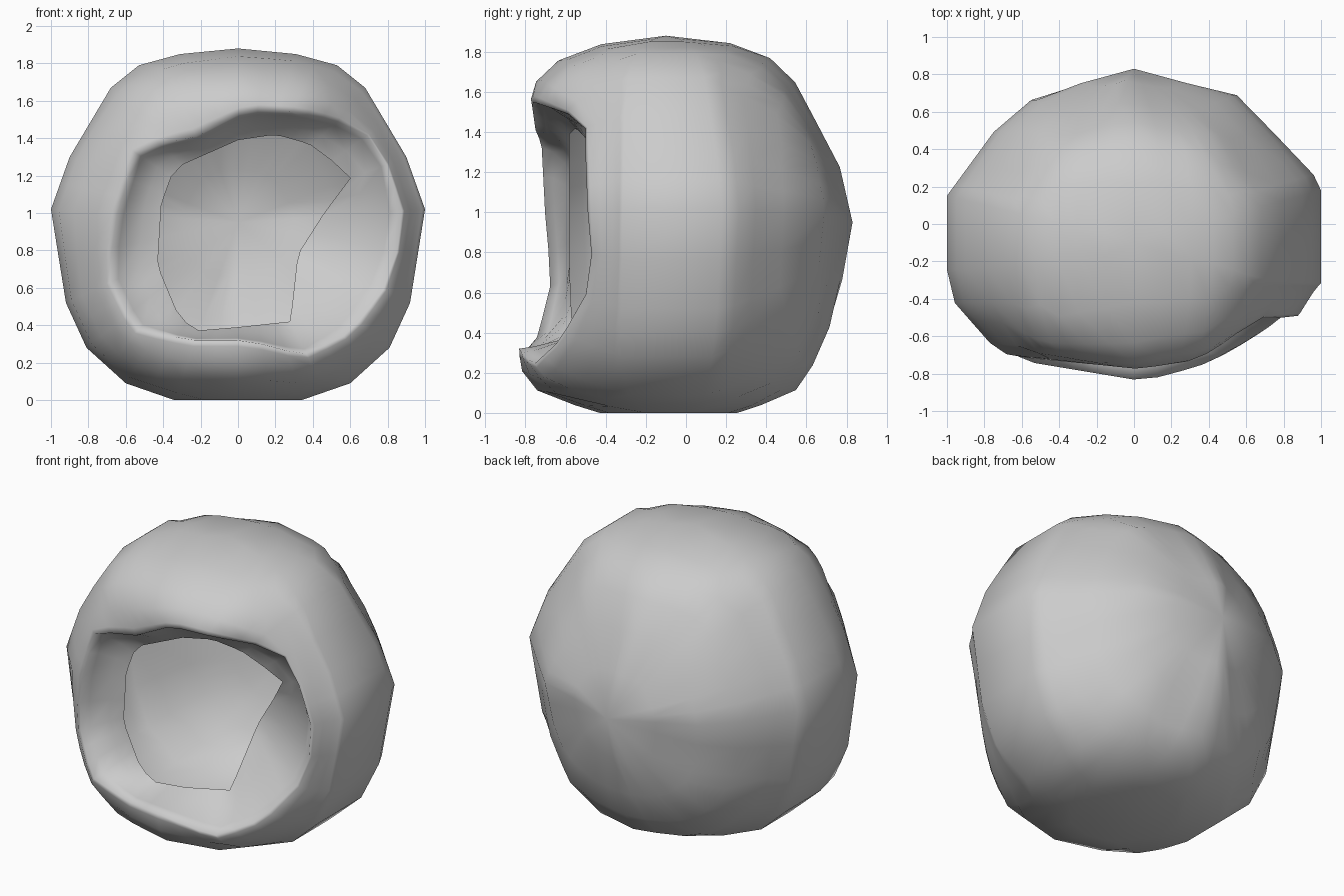
import bpy, bmesh, math
from mathutils import Vector

if "Cube" in bpy.data.objects:
    bpy.data.objects.remove(bpy.data.objects["Cube"])

CENTRE = (0.0, 0.95)

# Front silhouette (half, mirrored), running from top to bottom
half = [(0.31, 1.85), (0.53, 1.79), (0.68, 1.67), (0.90, 1.30), (1.0, 1.02),
        (0.92, 0.52), (0.81, 0.28), (0.60, 0.09), (0.34, 0.0)]
corners = [(0, 1.88)] + half + [(0, 0)] + [(-x, z) for x, z in reversed(half)]
outline = []
for (x0, z0), (x1, z1) in zip(corners, corners[1:] + corners[:1]):
    outline += [(x0, z0), ((x0 + x1) / 2, (z0 + z1) / 2)]

# Body dimensions: half width, back depth and front depth by height; plan curves by x
width = sorted([(z, x) for x, z in half] + [(1.88, 0.02)])
back = [(0, 0.26), (0.09, 0.54), (0.28, 0.67), (0.52, 0.76), (1.02, 0.83), (1.28, 0.75),
        (1.67, 0.54), (1.79, 0.4), (1.85, 0.2), (1.88, -0.1)]
front = [(0, -0.43), (0.09, -0.72), (0.2, -0.81), (0.34, -0.84), (1.0, -0.82),
         (1.58, -0.79), (1.71, -0.7), (1.79, -0.58), (1.85, -0.38), (1.88, -0.1)]
plan_back = [(-1, 0.27), (-0.65, 0.79), (-0.05, 1.0), (0.56, 0.85), (0.97, 0.38), (1, 0.3)]
plan_front = [(-1, 0.2), (-0.97, 0.43), (-0.8, 0.68), (-0.67, 0.82), (0.0, 1.0),
              (0.58, 0.84), (0.8, 0.6), (1, 0.3)]

# Raised rim of the opening and the inner edge of its lip (x, y, z)
rim = [(0.05, -0.77, 1.55), (0.32, -0.73, 1.54), (0.66, -0.50, 1.46), (0.80, -0.5, 1.25),
       (0.88, -0.49, 1.0), (0.83, -0.46, 0.66), (0.60, -0.63, 0.36), (0.35, -0.76, 0.24),
       (0.05, -0.84, 0.32), (-0.25, -0.79, 0.32), (-0.55, -0.74, 0.38), (-0.69, -0.67, 0.66),
       (-0.66, -0.70, 0.95), (-0.54, -0.72, 1.34), (-0.22, -0.75, 1.41)]
lip = [(0.0, -0.58, 1.39), (0.20, -0.55, 1.42), (0.38, -0.5, 1.37), (0.61, -0.4, 1.2),
       (0.46, -0.28, 1.0), (0.32, -0.25, 0.78), (0.28, -0.48, 0.42), (0.0, -0.55, 0.39),
       (-0.24, -0.56, 0.37), (-0.33, -0.57, 0.48), (-0.43, -0.58, 0.72),
       (-0.41, -0.58, 1.05), (-0.34, -0.58, 1.24)]


def lookup(table, v):
    v = min(max(v, table[0][0]), table[-1][0])
    for (a, p), (b, q) in zip(table, table[1:]):
        if a <= v <= b:
            return p + (q - p) * (v - a) / (b - a)


def depth(x, z, profile, plan):
    """Depth of the rounded body at x, z."""
    return -0.1 + (lookup(profile, z) + 0.1) * lookup(plan, x / lookup(width, z))


def angle(x, z):
    return math.atan2(x - CENTRE[0], z - CENTRE[1]) % math.tau


def resample(loop):
    """Point of a closed loop along each outline spoke."""
    pts = sorted((angle(p[0], p[2]), Vector(p)) for p in loop)
    pts = ([(pts[-1][0] - math.tau, pts[-1][1])] + pts
           + [(pts[0][0] + math.tau, pts[0][1])])
    out = []
    for x, z in outline:
        a = angle(x, z)
        for (a0, p0), (a1, p1) in zip(pts, pts[1:]):
            if a0 <= a <= a1:
                out.append(p0.lerp(p1, (a - a0) / max(a1 - a0, 1e-6)))
                break
    return out


# Rounded back, out to the widest ring
rings = []
for f in (0.3, 0.55, 0.75, 0.88, 0.96, 1.0):
    ring = []
    for x, z in outline:
        px, pz = x * f, CENTRE[1] + (z - CENTRE[1]) * f
        ring.append(Vector((px, depth(px, pz, back, plan_back), pz)))
    rings.append(ring)

# Rounded brow, cheeks and chin running to the rim
rim_pts, lip_pts = resample(rim), resample(lip)
for t in (0, 0.12, 0.35, 0.65, 0.9, 1):
    ring = []
    for (x, z), r in zip(outline, rim_pts):
        px, pz = x + (r.x - x) * t, z + (r.z - z) * t
        y = depth(px, pz, front, plan_front)
        ring.append(Vector((px, y + (r.y - y) * t ** 3, pz)))
    rings.append(ring)

# Lip turning into the hollow interior
for t in (0.15, 0.6):
    rings.append([r.lerp(l, t) + Vector((0, 0.03, 0)) for r, l in zip(rim_pts, lip_pts)])
rings.append(lip_pts)

bm = bmesh.new()
pole = bm.verts.new((0, 0.83, CENTRE[1]))
vr = [[bm.verts.new(p) for p in ring] for ring in rings]
n = len(outline)
for i in range(n):
    j = (i + 1) % n
    bm.faces.new((pole, vr[0][i], vr[0][j]))
    for a, b in zip(vr, vr[1:]):
        bm.faces.new((a[i], b[i], b[j], a[j]))
bmesh.ops.remove_doubles(bm, verts=bm.verts, dist=0.003)
bmesh.ops.recalc_face_normals(bm, faces=bm.faces)
pole_face = max(bm.faces, key=lambda f: f.calc_center_median().y)
if pole_face.normal.y < 0:
    bmesh.ops.reverse_faces(bm, faces=bm.faces)
for f in bm.faces:
    f.smooth = True

mesh = bpy.data.meshes.new("hollow_shell")
bm.to_mesh(mesh)
bm.free()
shell = bpy.data.objects.new("hollow_shell", mesh)
bpy.context.collection.objects.link(shell)
